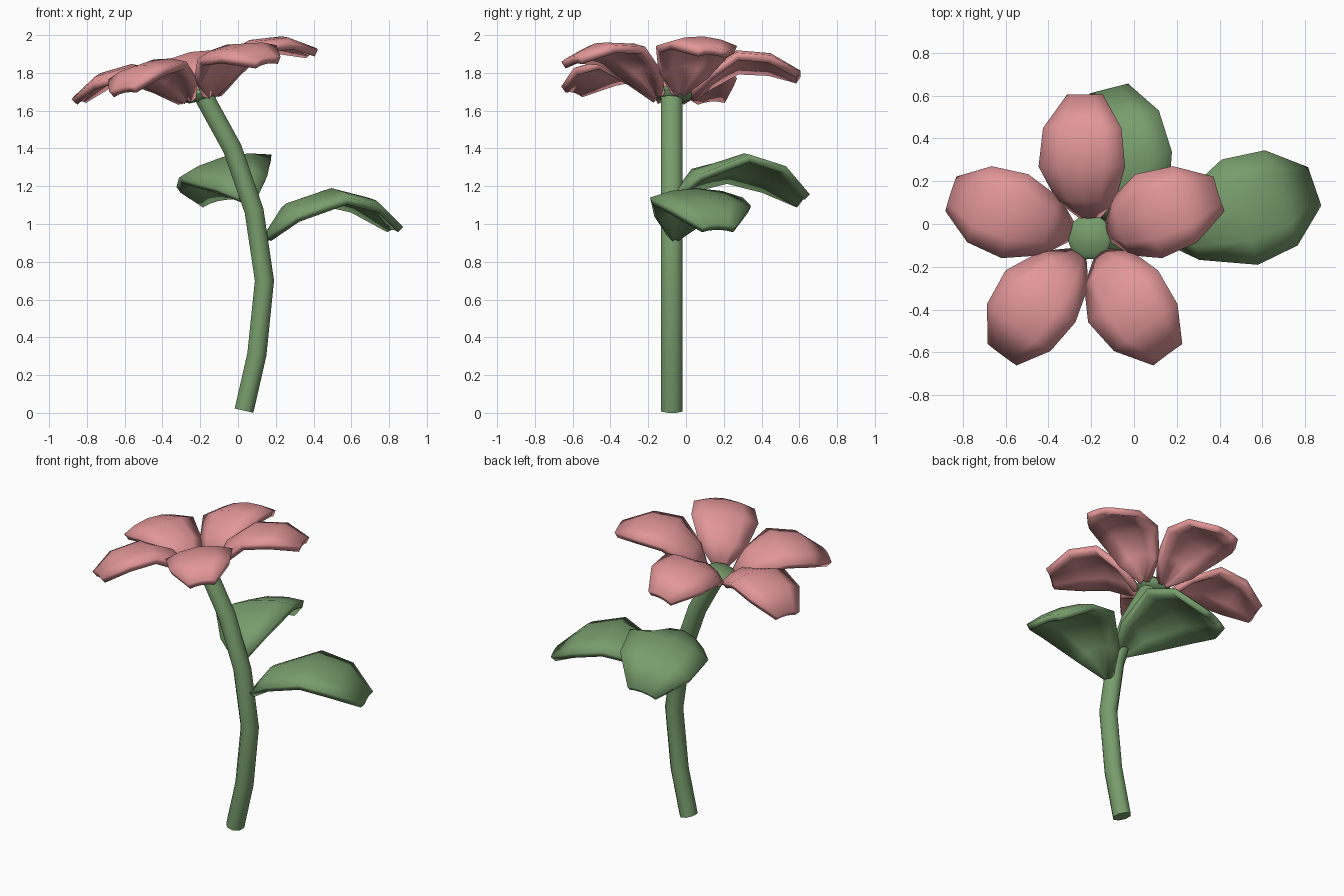
import bpy, bmesh, math
from mathutils import Matrix, Vector

if "Cube" in bpy.data.objects:
    bpy.data.objects.remove(bpy.data.objects["Cube"])


def material(name, color):
    m = bpy.data.materials.new(name)
    m.diffuse_color = (*color, 1)
    m.use_nodes = True
    m.node_tree.nodes["Principled BSDF"].inputs["Base Color"].default_value = m.diffuse_color
    return m


GREEN = material("stem green", (0.185, 0.335, 0.15))
PINK = material("petal pink", (0.76, 0.305, 0.315))


def finish(name, bm, mat, angle):
    me = bpy.data.meshes.new(name)
    bm.normal_update()
    bm.to_mesh(me)
    bm.free()
    me.materials.append(mat)
    ob = bpy.data.objects.new(name, me)
    bpy.context.collection.objects.link(ob)
    bpy.ops.object.select_all(action='DESELECT')
    ob.select_set(True)
    bpy.context.view_layer.objects.active = ob
    bpy.ops.object.shade_smooth_by_angle(angle=math.radians(angle))
    return ob


def skin_rings(bm, rings):
    """Join equal rings into a closed tube with capped ends."""
    n = len(rings[0])
    for a, b in zip(rings, rings[1:]):
        for i in range(n):
            j = (i + 1) % n
            bm.faces.new((a[i], a[j], b[j], b[i]))
    bm.faces.new(rings[0][::-1])
    bm.faces.new(rings[-1])
    bmesh.ops.recalc_face_normals(bm, faces=bm.faces)


def blade(name, rows, mat, thickness, matrix):
    """Domed petal or leaf; each row is (distance, height, half width, edge drop)."""
    bm = bmesh.new()
    cols = (-1, -0.55, 0, 0.55, 1)
    grid = [[bm.verts.new(matrix @ Vector((u, v * w, h - drop * v * v))) for v in cols]
            for u, h, w, drop in rows]
    for a, b in zip(grid, grid[1:]):
        for j in range(len(cols) - 1):
            bm.faces.new((a[j], b[j], b[j + 1], a[j + 1]))
    ob = finish(name, bm, mat, 50)
    s = ob.modifiers.new("thickness", 'SOLIDIFY')
    s.thickness = thickness
    s.offset = -1
    return ob


def placed(loc, tilt, turn):
    return (Matrix.Translation(loc) @ Matrix.Rotation(math.radians(tilt), 4, 'Y')
            @ Matrix.Rotation(math.radians(turn), 4, 'Z'))


# Stem: curved eight-sided tube
path = [(0.032, 0.012), (0.10, 0.31), (0.14, 0.70), (0.085, 1.07), (-0.03, 1.40), (-0.195, 1.70)]
pts = [Vector((x, -0.075, z)) for x, z in path]
bm = bmesh.new()
rings = []
for i, p in enumerate(pts):
    t = (pts[min(i + 1, len(pts) - 1)] - pts[max(i - 1, 0)]).normalized()
    side = Vector((t.z, 0, -t.x))
    rings.append([])
    for k in range(8):
        a = math.tau * (k + 0.5) / 8
        rings[-1].append(bm.verts.new(p + side * 0.055 * math.cos(a)
                                      + Vector((0, 0.062 * math.sin(a), 0))))
skin_rings(bm, rings)
finish("stem", bm, GREEN, 50)

# Flower head centre: small flared cup
m = placed((-0.205, -0.06, 1.68), -12, 0)
bm = bmesh.new()
rings = [[bm.verts.new(m @ Vector((r * math.cos(math.tau * k / 10),
                                   r * math.sin(math.tau * k / 10), h))) for k in range(10)]
         for r, h in ((0.06, -0.03), (0.10, -0.01), (0.108, 0.01), (0.085, 0.035))]
skin_rings(bm, rings)
finish("flower_centre", bm, GREEN, 50)

# Five petals
petal = [(0.08, 0.0, 0.035, 0.02), (0.175, 0.145, 0.14, 0.07), (0.335, 0.225, 0.206, 0.045),
         (0.515, 0.21, 0.187, 0.04), (0.672, 0.12, 0.085, 0.015)]
for k in range(5):
    blade(f"petal_{k + 1}", petal, PINK, 0.042,
          placed((-0.208, -0.067, 1.69), -11.5, 90 + 72 * k))

# Two leaves on the stem
leaf = [(0.01, -0.005, 0.03, 0.01), (0.135, 0.165, 0.15, 0.07), (0.385, 0.245, 0.26, 0.05),
        (0.59, 0.195, 0.235, 0.045), (0.755, 0.055, 0.095, 0.015)]
blade("leaf_right", leaf, GREEN, 0.04, placed((0.13, -0.07, 0.945), 0, 19))
blade("leaf_back", leaf, GREEN, 0.04, placed((0.07, -0.10, 1.14), -14, 104))
